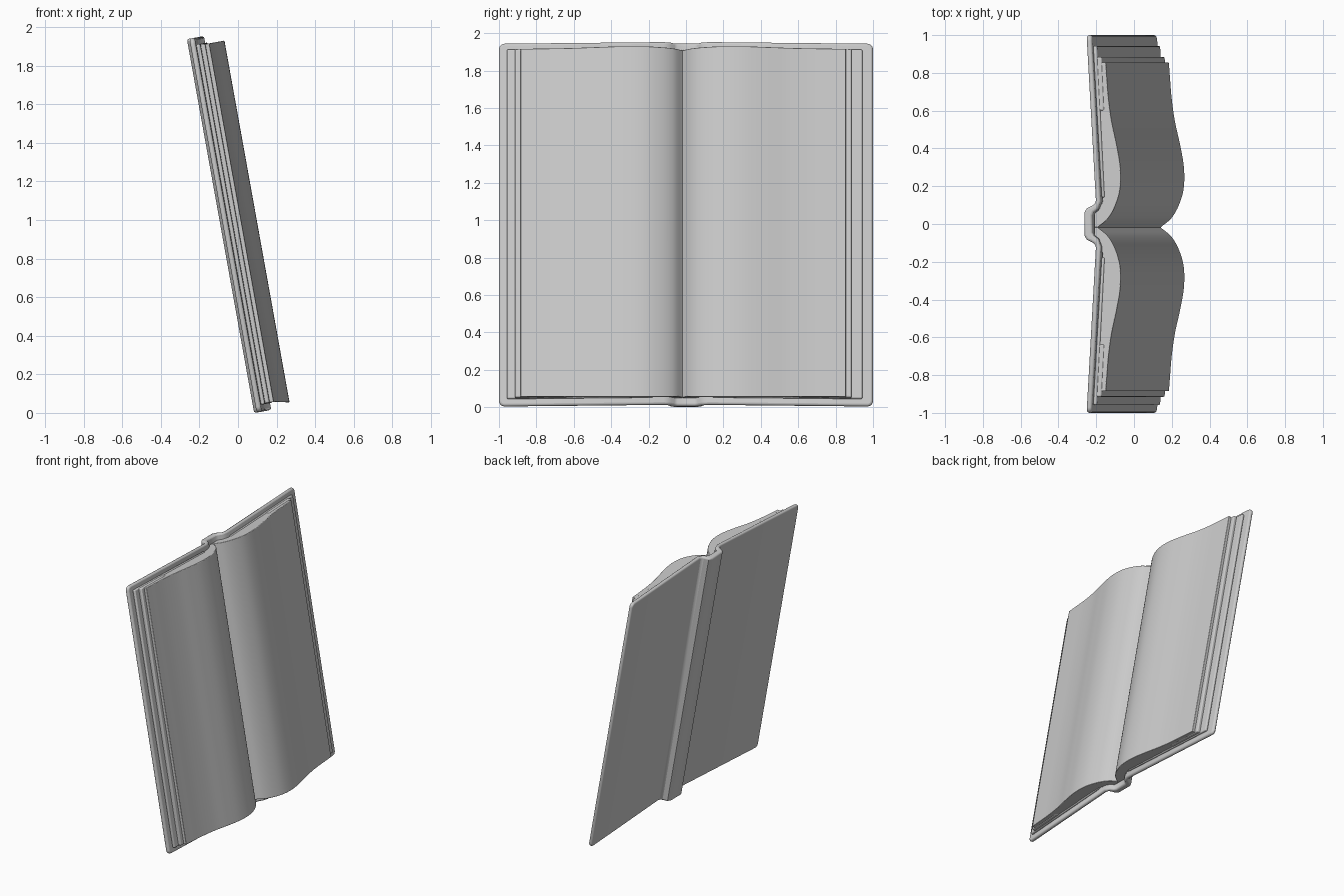
import bpy
import bmesh
from math import radians
from mathutils import Matrix, Vector

if "Cube" in bpy.data.objects:
    bpy.data.objects.remove(bpy.data.objects["Cube"])

GREY = (0.6, 0.6, 0.6, 1)
mat = bpy.data.materials.new("book grey")
mat.use_nodes = True
mat.diffuse_color = GREY
mat.node_tree.nodes["Principled BSDF"].inputs["Base Color"].default_value = GREY

# The book leans back: local x is depth, local z runs up the page
LEAN = Matrix.Translation((0, 0, 0.985)) @ Matrix.Rotation(radians(-10.2), 4, 'Y')
GUTTER = -0.018


def smooth_path(pts, steps=8):
    """Catmull-Rom curve through 2D points."""
    p = [Vector(q) for q in pts]
    p = [2 * p[0] - p[1]] + p + [2 * p[-1] - p[-2]]
    out = []
    for a, b, c, d in zip(p, p[1:], p[2:], p[3:]):
        for i in range(steps):
            t = i / steps
            out.append(0.5 * (2 * b + (c - a) * t + (2 * a - 5 * b + 4 * c - d) * t ** 2
                              + (3 * b - a - 3 * c + d) * t ** 3))
    return [tuple(q) for q in out + [p[-2]]]


def extrude_profile(name, profile, half, bevel, corner=0, sag=0):
    """Prism from a closed (y, depth) profile; sag lowers the bottom of its front."""
    bm = bmesh.new()
    face = bm.faces.new([bm.verts.new((u, y, -half)) for y, u in profile])
    ext = bmesh.ops.extrude_face_region(bm, geom=[face])
    top = [v for v in ext["geom"] if isinstance(v, bmesh.types.BMVert)]
    bmesh.ops.translate(bm, verts=top, vec=(0, 0, 2 * half))
    for v in bm.verts:
        if v.co.z < 0:
            v.co.z -= sag * max(v.co.x, 0)
    bmesh.ops.recalc_face_normals(bm, faces=bm.faces[:])
    if corner:
        edge_y = max(v.co.y for v in bm.verts) - 0.01
        ends = [e for e in bm.edges if all(abs(v.co.y) > edge_y for v in e.verts)
                and abs(e.verts[0].co.z - e.verts[1].co.z) < 0.01]
        bmesh.ops.bevel(bm, geom=ends, offset=corner, segments=4, profile=0.5,
                        affect='EDGES')
    me = bpy.data.meshes.new(name)
    bm.to_mesh(me)
    bm.free()
    me.materials.append(mat)
    ob = bpy.data.objects.new(name, me)
    bpy.context.collection.objects.link(ob)
    ob.matrix_world = LEAN
    bpy.ops.object.select_all(action='DESELECT')
    ob.select_set(True)
    bpy.context.view_layer.objects.active = ob
    bpy.ops.object.shade_smooth_by_angle(angle=radians(35))
    mod = ob.modifiers.new("soft edges", 'BEVEL')
    mod.width = bevel
    mod.segments = 3
    mod.limit_method = 'ANGLE'
    mod.angle_limit = radians(40)


def both_sides(half):
    return half + [(-y, u) for y, u in reversed(half)]


# Cover: two boards joined by a raised, rounded spine
outer = [(1, -0.08), (0.125, -0.03), (0.105, -0.036), (0.094, -0.055),
         (0.084, -0.078), (0.06, -0.092)]
inner = [(1, -0.052), (0.12, -0.002), (0.078, -0.018), (0.062, -0.04), (0.045, -0.048)]
extrude_profile("cover", both_sides(outer) + both_sides(inner)[::-1], 0.985, 0.012, 0.03)

# Pages: a curved block on stepped under-layers for each half
curve = [(GUTTER, -0.026), (0.03, 0.03), (0.1, 0.07), (0.19, 0.095), (0.3, 0.096),
         (0.42, 0.076), (0.54, 0.05), (0.66, 0.033), (0.77, 0.024)]
for side, s, edges in (("left", 1, (0.855, 0.885, 0.943)), ("right", -1, (0.885, 0.915, 0.958))):
    def place(pts):
        return [(y if s > 0 else 2 * GUTTER - y, u) for y, u in pts]

    a, b, c = [e if s > 0 else e + 2 * GUTTER for e in edges]
    block = smooth_path(curve + [(a, 0.018)])
    under = [(a, -0.038), (0.12, 0.0), (0.075, -0.02), (0.055, -0.044), (GUTTER, -0.044)]
    extrude_profile(side + "_page_block", place(block + under), 0.943, 0.004, sag=0.2)
    extrude_profile(side + "_middle_pages",
                    place([(0.6, 0.01), (b, -0.004), (b, -0.042), (0.6, -0.026)]), 0.946, 0.008)
    extrude_profile(side + "_lower_pages",
                    place([(0.14, 0.012), (c, -0.029), (c, -0.05), (0.14, -0.004)]), 0.949, 0.008)
